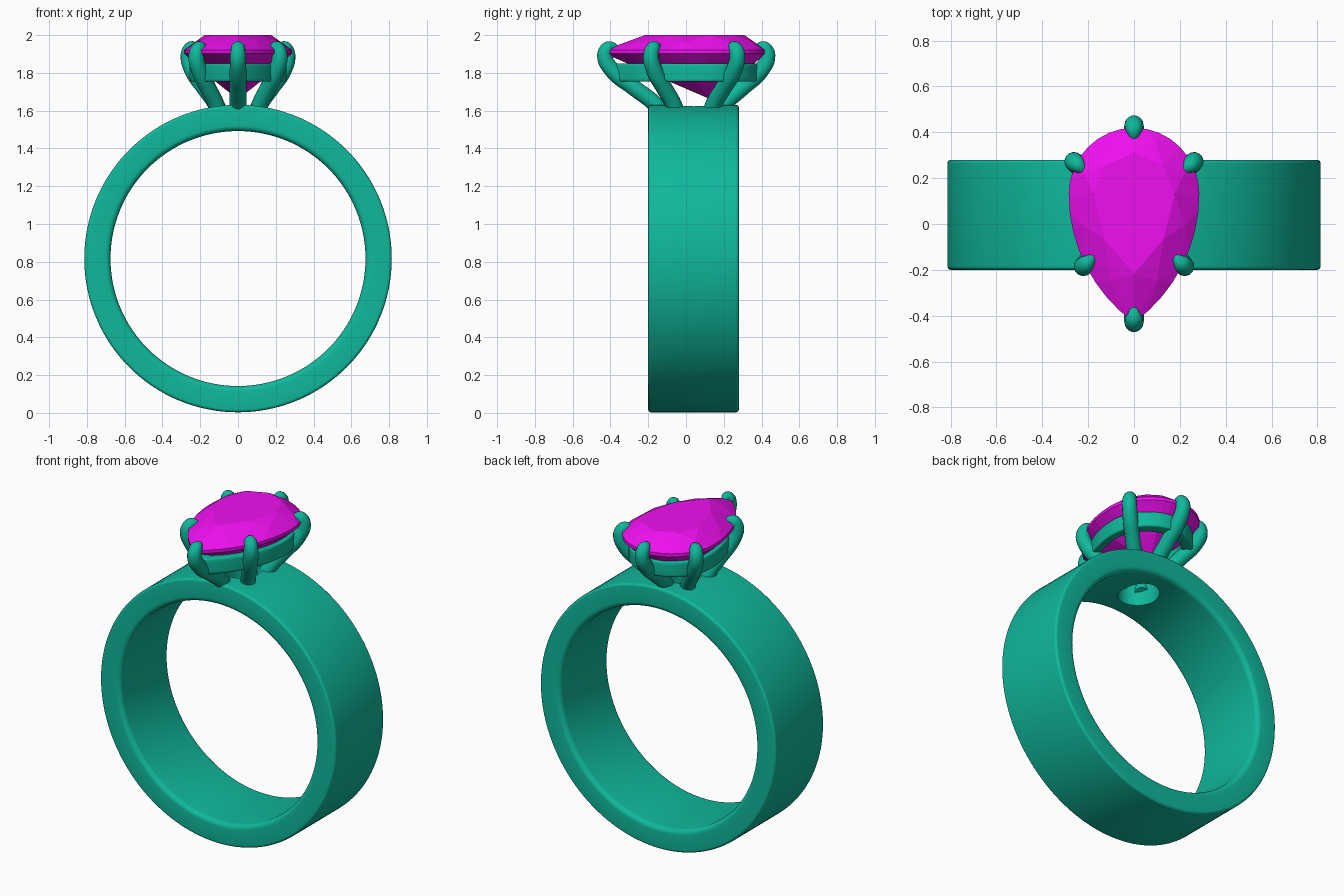
import bpy, bmesh, math
from mathutils import Vector

if "Cube" in bpy.data.objects:
    bpy.data.objects.remove(bpy.data.objects["Cube"])

def material(name, col):
    m = bpy.data.materials.new(name)
    m.diffuse_color = (*col, 1)
    m.use_nodes = True
    m.node_tree.nodes["Principled BSDF"].inputs["Base Color"].default_value = m.diffuse_color
    return m

METAL = material("teal metal", (0.005, 0.48, 0.33))
STONE = material("magenta stone", (0.87, 0.005, 0.87))

def finish(bm, name, mat, smooth=None):
    bmesh.ops.recalc_face_normals(bm, faces=bm.faces[:])
    me = bpy.data.meshes.new(name)
    bm.to_mesh(me)
    bm.free()
    ob = bpy.data.objects.new(name, me)
    bpy.context.collection.objects.link(ob)
    me.materials.append(mat)
    activate(ob)
    if smooth:
        bpy.ops.object.shade_smooth_by_angle(angle=math.radians(smooth))
    return ob

def activate(ob):
    bpy.ops.object.select_all(action='DESELECT')
    ob.select_set(True)
    bpy.context.view_layer.objects.active = ob

def loft(bm, rings, closed):
    """Skin quads between closed loops of points."""
    vs = [[bm.verts.new(p) for p in r] for r in rings]
    n = len(vs)
    for i in range(n if closed else n - 1):
        a, b = vs[i], vs[(i + 1) % n]
        for j in range(len(a)):
            k = (j + 1) % len(a)
            bm.faces.new((a[j], a[k], b[k], b[j]))

def rounded_rect(a0, a1, b0, b1, r0, r1, n=6):
    """Rounded profile; r0 is the radius on the a0 side, r1 on the a1 side."""
    pts = []
    for a, b, r, start in ((a1 - r1, b1 - r1, r1, 0), (a0 + r0, b1 - r0, r0, 90),
                           (a0 + r0, b0 + r0, r0, 180), (a1 - r1, b0 + r1, r1, 270)):
        for i in range(n + 1):
            t = math.radians(start + 90 * i / n)
            pts.append((a + r * math.cos(t), b + r * math.sin(t)))
    return pts

def pear(t):
    """Pear outline, t in 0..1 from the round back, via +x, to the front tip."""
    t %= 1
    s, u = (1, t * 2) if t <= 0.5 else (-1, (1 - t) * 2)
    if u < 0.5:
        a = u * math.pi
        return s * 0.285 * math.sin(a), 0.13 + 0.29 * math.cos(a)
    a = (u - 0.5) * 2 * math.asin(0.56 / 0.693)
    return s * max(0, 0.693 * math.cos(a) - 0.408), 0.13 - 0.693 * math.sin(a)

def pear_ring(n, scale, z, shift=0, cy=0.13):
    out = []
    for i in range(n):
        x, y = pear((i + shift) / n)
        out.append(Vector((x * scale, cy + (y - cy) * scale, z)))
    return out

# Band: rounded profile swept around the finger axis
prof = rounded_rect(0.675, 0.814, -0.2, 0.28, 0.03, 0.016)
bm = bmesh.new()
N = 128
loft(bm, [[(r * math.sin(2 * math.pi * i / N), y, 0.817 + r * math.cos(2 * math.pi * i / N))
           for r, y in prof] for i in range(N)], True)
band = finish(bm, "band", METAL, 40)

# Light hole through the band beneath the stone
bpy.ops.mesh.primitive_cylinder_add(vertices=48, radius=1, depth=0.5, location=(0, 0.04, 1.56))
cutter = bpy.context.object
cutter.name = "hole_cutter"
cutter.scale = (0.11, 0.13, 1)
cutter.hide_render = True
cutter.data.materials.append(METAL)
mod = band.modifiers.new("hole", 'BOOLEAN')
mod.operation, mod.object, mod.solver = 'DIFFERENCE', cutter, 'EXACT'
activate(band)
bpy.ops.object.modifier_apply(modifier="hole")
bpy.data.objects.remove(cutter)

# Faceted pear stone: hull of table, crown, girdle, pavilion and culet
bm = bmesh.new()
pts = (pear_ring(8, 0.62, 2.0) + pear_ring(8, 0.84, 1.963, 0.5)
       + pear_ring(32, 1, 1.922) + pear_ring(32, 1, 1.902)
       + pear_ring(8, 0.5, 1.765, 0.5) + [Vector((0, 0.13, 1.66))])
for p in pts:
    bm.verts.new(p)
bmesh.ops.convex_hull(bm, input=bm.verts[:])
bmesh.ops.dissolve_limit(bm, angle_limit=math.radians(1), verts=bm.verts[:], edges=bm.edges[:])
finish(bm, "gemstone", STONE)

# Seat rail under the girdle
bm = bmesh.new()
loft(bm, [pear_ring(64, s, z, cy=0.0) for s, z in
          rounded_rect(0.72, 0.9, 1.755, 1.85, 0.012, 0.02, 4)], True)
finish(bm, "seat_rail", METAL, 50)

# Prongs: tapering curved rods hooked over the stone
def prong(name, base, tip):
    base, tip = Vector(base), Vector(tip)
    d = (tip - Vector((0, 0.03))).normalized()
    path = [(base.lerp(tip, -0.15), 1.57, 1), (base, 1.63, 1),
            (base.lerp(tip, 0.42), 1.72, 1), (base.lerp(tip, 0.84), 1.81, 1),
            (tip, 1.895, 0.95), (tip - d * 0.022, 1.933, 0.85),
            (tip - d * 0.05, 1.937, 0.5), (tip - d * 0.075, 1.925, 0.06)]
    cu = bpy.data.curves.new(name, 'CURVE')
    cu.dimensions = '3D'
    cu.bevel_depth, cu.bevel_resolution, cu.resolution_u = 0.044, 5, 6
    cu.use_fill_caps = True
    sp = cu.splines.new('BEZIER')
    sp.bezier_points.add(len(path) - 1)
    for bp, (p, z, r) in zip(sp.bezier_points, path):
        bp.co = (p.x, p.y, z)
        bp.radius = r
        bp.handle_left_type = bp.handle_right_type = 'AUTO'
    ob = bpy.data.objects.new(name, cu)
    bpy.context.collection.objects.link(ob)
    cu.materials.append(METAL)
    activate(ob)
    bpy.ops.object.convert(target='MESH')
    bpy.ops.object.shade_smooth_by_angle(angle=math.radians(60))

prong("front_prong", (0, -0.16), (0, -0.43))
prong("back_prong", (0, 0.2), (0, 0.432))
for s, side in ((-1, "left"), (1, "right")):
    prong(side + "_front_prong", (s * 0.115, -0.065), (s * 0.22, -0.185))
    prong(side + "_back_prong", (s * 0.115, 0.145), (s * 0.262, 0.272))
